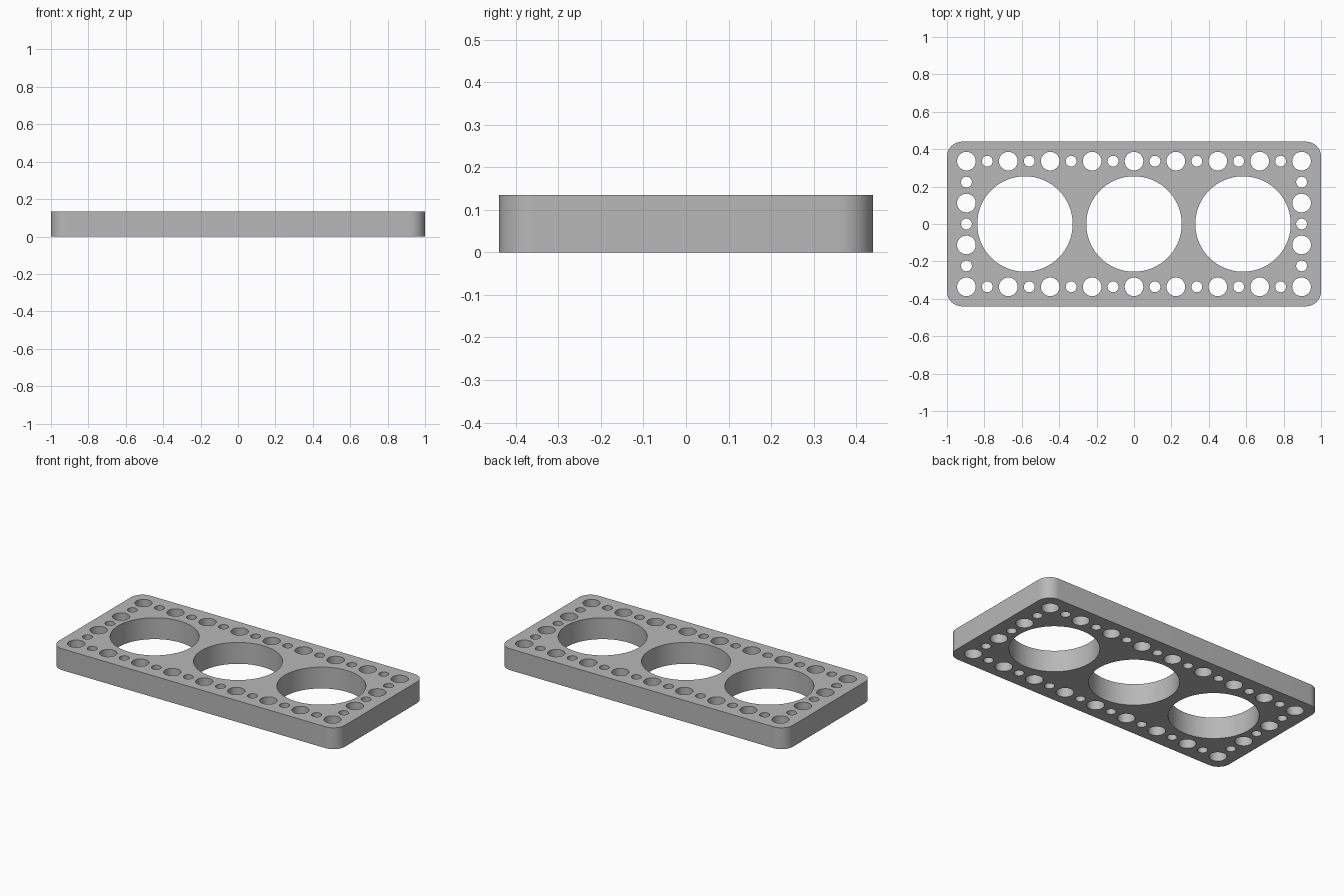
import bpy
import bmesh
from math import cos, sin, pi, radians

cube = bpy.data.objects.get("Cube")
if cube:
    bpy.data.objects.remove(cube, do_unlink=True)

HALF_X, HALF_Y, HEIGHT, CORNER = 1.0, 0.44, 0.135, 0.08
PITCH = 0.224            # spacing of the large rim holes
LARGE, SMALL, BORE = 0.05, 0.029, 0.255

grey = bpy.data.materials.new("plain grey")
grey.use_nodes = True
colour = (0.48, 0.48, 0.48, 1)
grey.diffuse_color = colour
grey.node_tree.nodes["Principled BSDF"].inputs["Base Color"].default_value = colour

bm = bmesh.new()


def add_loop(points):
    verts = [bm.verts.new((x, y, 0)) for x, y in points]
    for a, b in zip(verts, verts[1:] + verts[:1]):
        bm.edges.new((a, b))


def add_hole(cx, cy, r, n):
    add_loop([(cx + r * cos(2 * pi * i / n), cy + r * sin(2 * pi * i / n))
              for i in range(n)])


# Rounded rectangular outline
outline = []
steps = 12
for k, (sx, sy) in enumerate([(1, 1), (-1, 1), (-1, -1), (1, -1)]):
    for i in range(steps + 1):
        a = (k + i / steps) * pi / 2
        outline.append((sx * (HALF_X - CORNER) + CORNER * cos(a),
                        sy * (HALF_Y - CORNER) + CORNER * sin(a)))
add_loop(outline)

# Three large bores
for cx in (-0.583, 0, 0.583):
    add_hole(cx, 0, BORE, 96)

# Rim holes alternate large and small at half the pitch
half = PITCH / 2
for i in range(-8, 9):
    for j in range(-3, 4):
        if abs(i) == 8 or abs(j) == 3:
            large = i % 2 == 0 if abs(j) == 3 else j % 2 != 0
            add_hole(i * half, j * half, LARGE if large else SMALL, 32)

# Fill the profile and raise it into a solid plate
bmesh.ops.triangle_fill(bm, use_beauty=True, use_dissolve=False,
                        edges=bm.edges[:], normal=(0, 0, 1))
raised = bmesh.ops.extrude_face_region(bm, geom=bm.faces[:], use_keep_orig=True)
top = [g for g in raised["geom"] if isinstance(g, bmesh.types.BMVert)]
bmesh.ops.translate(bm, verts=top, vec=(0, 0, HEIGHT))
bmesh.ops.recalc_face_normals(bm, faces=bm.faces[:])

mesh = bpy.data.meshes.new("perforated_plate")
bm.to_mesh(mesh)
bm.free()
mesh.materials.append(grey)
plate = bpy.data.objects.new("perforated_plate", mesh)
bpy.context.collection.objects.link(plate)

# Smooth walls with crisp rims
bpy.ops.object.select_all(action="DESELECT")
plate.select_set(True)
bpy.context.view_layer.objects.active = plate
bpy.ops.object.shade_smooth_by_angle(angle=radians(30))
